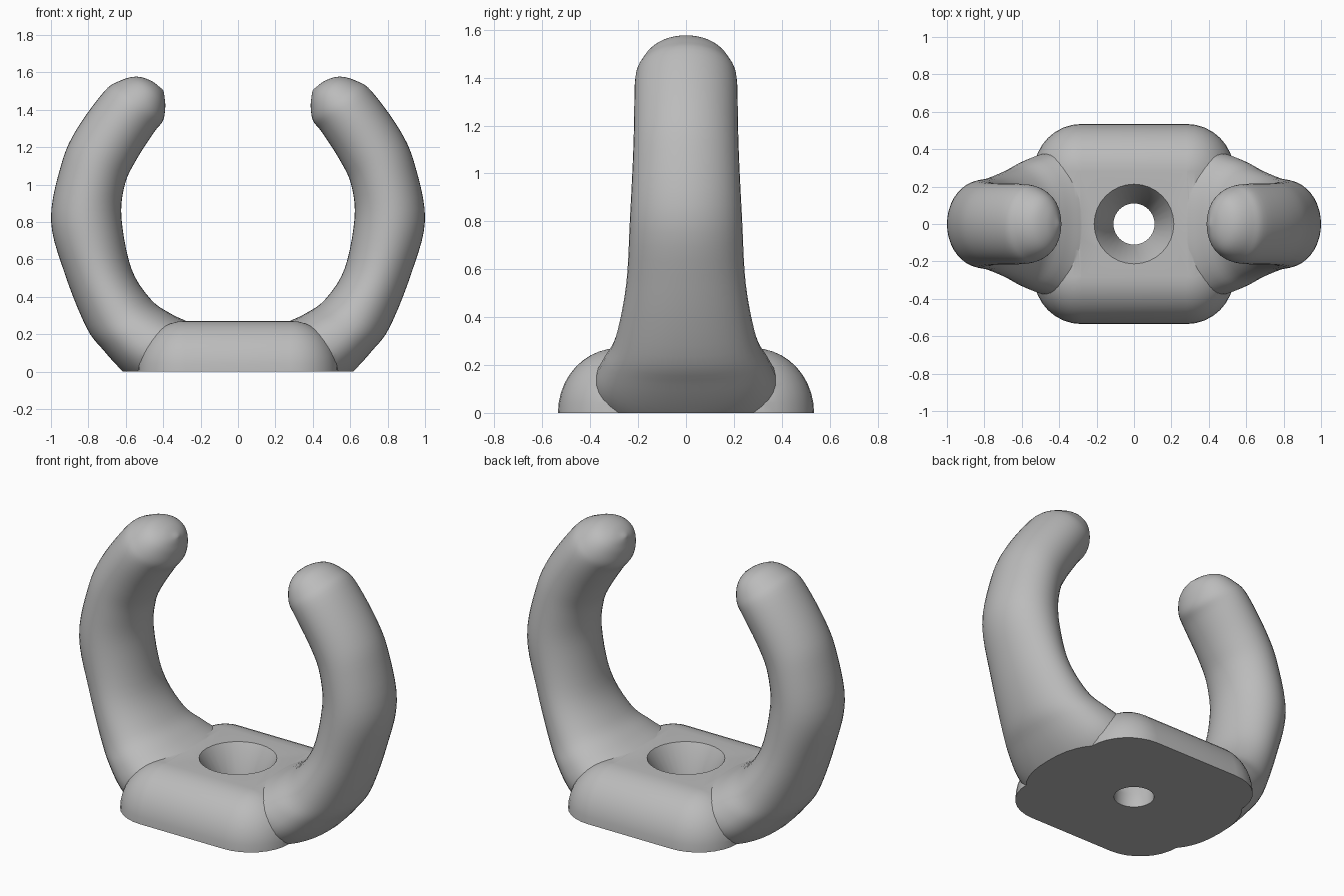
import bpy, bmesh
from math import sin, cos, pi, copysign
from mathutils import Vector

cube = bpy.data.objects.get("Cube")
if cube:
    bpy.data.objects.remove(cube, do_unlink=True)

grey = bpy.data.materials.new("plain grey")
grey.use_nodes = True
grey.diffuse_color = (0.5, 0.5, 0.5, 1)
grey.node_tree.nodes["Principled BSDF"].inputs["Base Color"].default_value = (0.5, 0.5, 0.5, 1)


def loft(name, rings, cut_floor=False):
    """Skin closed rings of equal length and cap both ends."""
    bm = bmesh.new()
    rows = [[bm.verts.new(p) for p in ring] for ring in rings]
    n = len(rows[0])
    for a, b in zip(rows, rows[1:]):
        for i in range(n):
            j = (i + 1) % n
            bm.faces.new((a[i], a[j], b[j], b[i]))
    bm.faces.new(rows[0])
    bm.faces.new(rows[-1])
    if cut_floor:
        cut = bmesh.ops.bisect_plane(bm, geom=bm.verts[:] + bm.edges[:] + bm.faces[:],
                                     plane_co=(0, 0, 0), plane_no=(0, 0, -1), clear_outer=True)
        edges = [e for e in cut["geom_cut"] if isinstance(e, bmesh.types.BMEdge)]
        bmesh.ops.holes_fill(bm, edges=edges)
    bmesh.ops.recalc_face_normals(bm, faces=bm.faces)
    mesh = bpy.data.meshes.new(name)
    bm.to_mesh(mesh)
    bm.free()
    mesh.materials.append(grey)
    obj = bpy.data.objects.new(name, mesh)
    bpy.context.collection.objects.link(obj)
    return obj


def combine(target, other, operation):
    """Apply a boolean and remove the other object."""
    bpy.context.view_layer.objects.active = target
    mod = target.modifiers.new("combine", "BOOLEAN")
    mod.operation, mod.solver, mod.object = operation, "EXACT", other
    bpy.ops.object.modifier_apply(modifier=mod.name)
    bpy.data.objects.remove(other, do_unlink=True)


# Base: a flat block with a quarter-round rim
def base_ring(t):
    ring = []
    for q, (sx, sy) in enumerate(((1, 1), (-1, 1), (-1, -1), (1, -1))):
        for k in range(9):
            a = (q + k / 8) * pi / 2
            r = 0.25 * cos(t) + 0.005
            ring.append((sx * 0.28 + r * cos(a), sy * 0.28 + r * sin(a), 0.27 * sin(t)))
    return ring


base = loft("clip_base", [base_ring(k * pi / 20) for k in range(11)])

# Arm stations: outer x, z, inner x, z, half width, squareness
stations = [
    (0.50, -0.10, 0.18, 0.22, 0.37, 0.85),
    (0.615, 0.0, 0.27, 0.267, 0.38, 0.85),
    (0.72, 0.115, 0.36, 0.31, 0.345, 0.88),
    (0.81, 0.235, 0.465, 0.385, 0.295, 0.95),
    (0.925, 0.52, 0.57, 0.55, 0.25, 1),
    (1.0, 0.81, 0.623, 0.82, 0.234, 1),
    (0.945, 1.107, 0.605, 1.0, 0.222, 1),
    (0.866, 1.29, 0.545, 1.13, 0.217, 1),
    (0.716, 1.497, 0.45, 1.278, 0.213, 1),
    (0.635, 1.553, 0.402, 1.34, 0.192, 1),
    (0.545, 1.577, 0.389, 1.41, 0.15, 1),
    (0.465, 1.555, 0.392, 1.46, 0.09, 1),
    (0.405, 1.51, 0.398, 1.50, 0.008, 1),
]


def spline(points, steps):
    """Catmull-Rom samples through the points."""
    pts = [Vector(p) for p in points]
    pts = [2 * pts[0] - pts[1]] + pts + [2 * pts[-1] - pts[-2]]
    out = []
    for a, b, c, d in zip(pts, pts[1:], pts[2:], pts[3:]):
        for k in range(steps):
            t = k / steps
            out.append(0.5 * (2 * b + (c - a) * t + (2 * a - 5 * b + 4 * c - d) * t ** 2
                              + (3 * b - a - 3 * c + d) * t ** 3))
    return out + [pts[-2]]


def arm_ring(s, side):
    ox, oz, ix, iz, width, power = s
    ring = []
    for k in range(40):
        a = 2 * pi * k / 40
        c, w = (copysign(abs(v) ** power, v) for v in (cos(a), sin(a)))
        ring.append((side * ((ox + ix) / 2 + c * (ox - ix) / 2), w * width,
                     (oz + iz) / 2 + c * (oz - iz) / 2))
    return ring


samples = spline(stations, 5)
for name, side in (("left_arm", 1), ("right_arm", -1)):
    arm = loft(name, [arm_ring(s, side) for s in samples], cut_floor=True)
    combine(base, arm, "UNION")

# Countersunk screw hole
hole_profile = [(0.11, -0.1), (0.11, 0.08), (0.213, 0.27), (0.213, 0.4)]
hole = loft("hole_cutter", [[(r * cos(k * pi / 16), r * sin(k * pi / 16), z) for k in range(32)]
                            for r, z in hole_profile])
hole.hide_render = True
combine(base, hole, "DIFFERENCE")

# Smooth shading with crisp seams
base.name = "clip_body"
bpy.ops.object.select_all(action="DESELECT")
base.select_set(True)
bpy.context.view_layer.objects.active = base
bpy.ops.object.shade_smooth_by_angle(angle=pi / 6)
